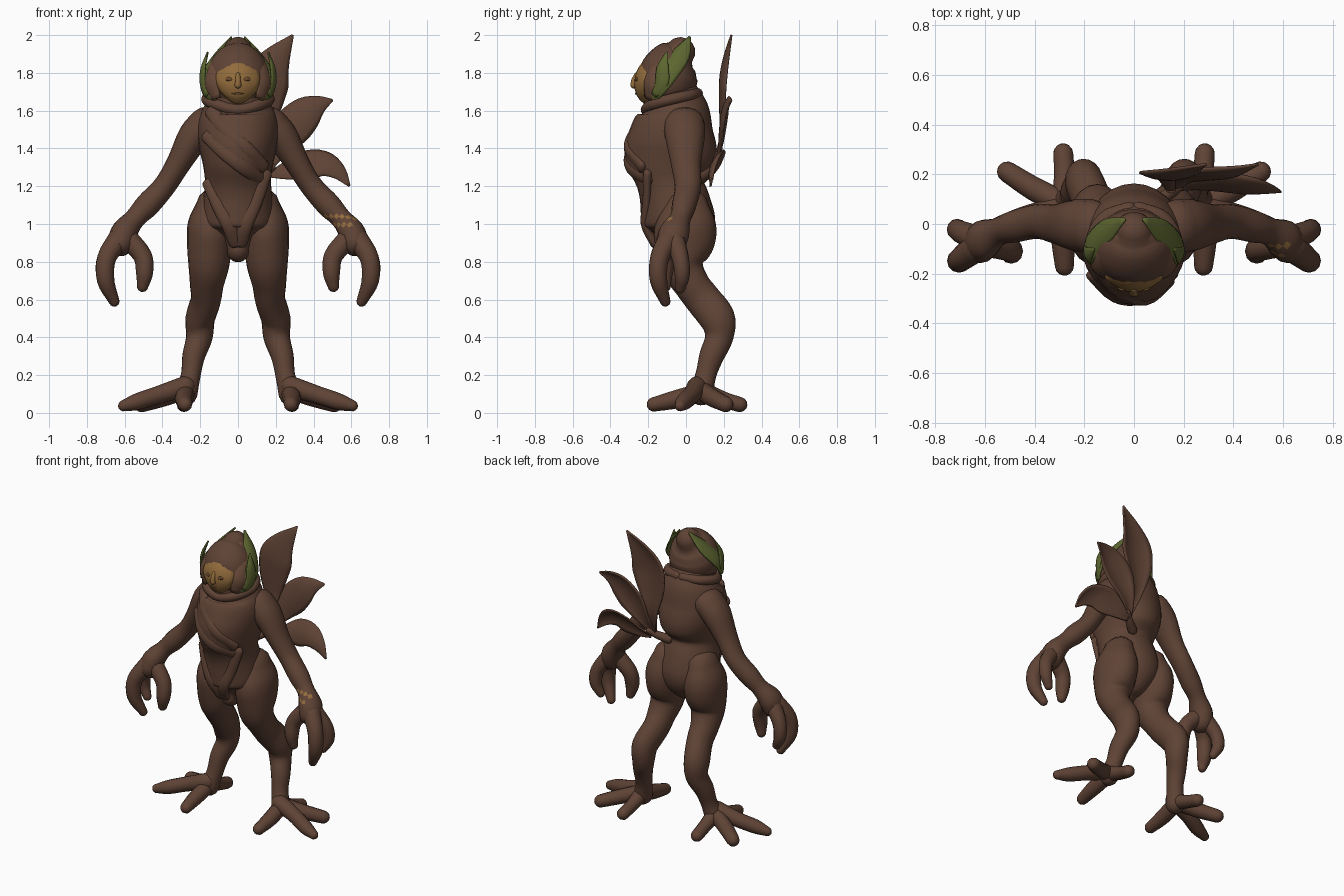
import bpy, bmesh, math
from mathutils import Vector

cube = bpy.data.objects.get("Cube")
if cube:
    bpy.data.objects.remove(cube, do_unlink=True)


def material(name, rgb):
    m = bpy.data.materials.new(name)
    m.use_nodes = True
    m.diffuse_color = (*rgb, 1)
    bsdf = next(n for n in m.node_tree.nodes if n.type == 'BSDF_PRINCIPLED')
    bsdf.inputs["Base Color"].default_value = (*rgb, 1)
    bsdf.inputs["Roughness"].default_value = 0.8
    return m


BARK = material("bark brown", (.115, .056, .036))
PETAL = material("petal brown", (.145, .07, .042))
TAN = material("face tan", (.29, .15, .045))
DARK_TAN = material("dark tan", (.17, .085, .03))
GREEN = material("leaf green", (.11, .135, .03))


def spline(rows, steps=4):
    """Smooth interpolation through rows of numbers."""
    p = [Vector(r) for r in rows]
    p = [2 * p[0] - p[1]] + p + [2 * p[-1] - p[-2]]
    out = []
    for a, b, c, d in zip(p, p[1:], p[2:], p[3:]):
        for i in range(steps):
            t = i / steps
            out.append((2 * b + (c - a) * t + (2 * a - 5 * b + 4 * c - d) * t ** 2
                        + (3 * b - a - 3 * c + d) * t ** 3) / 2)
    return out + [p[-2]]


def tangent(rows, i):
    a, b = rows[max(i - 1, 0)], rows[min(i + 1, len(rows) - 1)]
    return Vector(b[:3]) - Vector(a[:3])


def finish(name, bm, mat):
    bmesh.ops.recalc_face_normals(bm, faces=bm.faces)
    for f in bm.faces:
        f.smooth = True
    mesh = bpy.data.meshes.new(name)
    bm.to_mesh(mesh)
    bm.free()
    mesh.materials.append(mat)
    ob = bpy.data.objects.new(name, mesh)
    bpy.context.collection.objects.link(ob)
    return ob


def loft(name, rows, ref, mat=BARK, side=1, sides=16):
    """Round-ended tube; a row is x, y, z, radius along ref, other radius."""
    rows = [r if len(r) == 5 else (*r, r[3]) for r in rows]
    rows = spline([(r[0] * side, *r[1:]) for r in rows])
    rings = []
    for i, r in enumerate(rows):
        t = tangent(rows, i).normalized()
        u = Vector(ref)
        u = (u - t * u.dot(t)).normalized()
        rings.append((Vector(r[:3]), t, u, t.cross(u), max(r[3], .003), max(r[4], .003)))

    def cap(ring, sign):
        c, t, u, v, ra, rb = ring
        return [(c + t * sign * min(ra, rb) * math.sin(a), t, u, v,
                 ra * math.cos(a), rb * math.cos(a)) for a in (.45, .9, 1.35)]

    rings = cap(rings[0], -1)[::-1] + rings + cap(rings[-1], 1)
    bm = bmesh.new()
    loops = []
    for c, t, u, v, ra, rb in rings:
        angles = [math.tau * k / sides for k in range(sides)]
        loops.append([bm.verts.new(c + u * ra * math.cos(a) + v * rb * math.sin(a))
                      for a in angles])
    for a, b in zip(loops, loops[1:]):
        for k in range(sides):
            n = (k + 1) % sides
            bm.faces.new((a[k], a[n], b[n], b[k]))
    bm.faces.new(loops[0])
    bm.faces.new(loops[-1])
    return finish(name, bm, mat)


def leaf(name, rows, normal, cup, mat=BARK, side=1, thick=.01):
    """Curved blade; a row is x, y, z, half width."""
    rows = spline([(r[0] * side, *r[1:]) for r in rows])
    normal = Vector((normal[0] * side, *normal[1:]))
    bm = bmesh.new()
    grid = []
    for i, r in enumerate(rows):
        t = tangent(rows, i).normalized()
        across = t.cross(normal).normalized()
        out = across.cross(t)
        w = max(r[3], .002)
        grid.append([bm.verts.new(Vector(r[:3]) + across * w * s - out * cup * w * s * s)
                     for s in (k / 4 for k in range(-4, 5))])
    for a, b in zip(grid, grid[1:]):
        for k in range(8):
            bm.faces.new((a[k], a[k + 1], b[k + 1], b[k]))
    ob = finish(name, bm, mat)
    mod = ob.modifiers.new("thickness", 'SOLIDIFY')
    mod.thickness = thick
    mod.offset = 0
    return ob


X, Y, Z = (1, 0, 0), (0, 1, 0), (0, 0, 1)

# Trunk of the body, from neck to crotch
TORSO = [(0, -.09, 1.7, .14, .14), (0, -.07, 1.64, .17, .165), (0, -.06, 1.58, .2, .19),
         (0, -.07, 1.5, .215, .22), (0, -.08, 1.4, .205, .245), (0, -.09, 1.31, .185, .23),
         (0, -.085, 1.22, .175, .175), (0, -.06, 1.12, .185, .185),
         (0, -.04, 1.0, .19, .195), (0, -.05, .92, .12, .15), (0, -.08, .86, .06, .07)]
loft("torso", TORSO, X, sides=28)


def chest_y(x, z):
    """Front surface of the torso."""
    for a, b in zip(TORSO, TORSO[1:]):
        if a[2] >= z >= b[2]:
            f = (a[2] - z) / (a[2] - b[2])
            c, rx, ry = (a[k] + (b[k] - a[k]) * f for k in (1, 3, 4))
            return c - ry * math.sqrt(max(0, 1 - (x / rx) ** 2))


# Twisted folds over chest and belly
FOLDS = {"upper_chest_fold": [(-.14, 1.6), (-.07, 1.5), (.04, 1.4), (.13, 1.3)],
         "lower_chest_fold": [(-.16, 1.47), (-.07, 1.38), (.03, 1.3), (.13, 1.23)],
         "left_belly_fold": [(.14, 1.27), (.09, 1.12), (.04, 1.0), (.01, .9)],
         "right_belly_fold": [(-.15, 1.22), (-.1, 1.1), (-.05, 1.0), (-.01, .9)]}
for name, path in FOLDS.items():
    loft(name, [(x, chest_y(x, z) + .015, z, .024, .04) for x, z in path], Y)

# Collar roll around the neck
half = [(.02, .06, 1.69), (.12, .02, 1.68), (.165, -.08, 1.66), (.11, -.18, 1.63)]
ring = half + [(0, -.21, 1.605)] + [(-x, y, z) for x, y, z in reversed(half)]
loft("collar", [(*p, .03) for p in ring], Z)

# Limbs
LEG = [(.13, 0, 1.1, .09, .12), (.145, 0, 1.0, .12, .16), (.15, -.01, .9, .12, .16),
       (.155, -.02, .78, .108, .115), (.165, .03, .68, .09, .095), (.17, .09, .6, .08, .095),
       (.2, .165, .5, .078, .095), (.205, .175, .4, .07, .075), (.235, .135, .3, .06, .065),
       (.25, .105, .2, .052, .055), (.275, .08, .1, .06, .065)]
TOES = {"front_toe": [(.28, .05, .1, .05), (.285, -.06, .07, .048), (.28, -.17, .045, .038)],
        "outer_toe": [(.28, .06, .14, .055), (.42, .03, .095, .048),
                      (.53, -.01, .06, .045), (.605, -.03, .038, .03)],
        "rear_outer_toe": [(.28, .08, .12, .05), (.4, .14, .08, .048), (.51, .21, .045, .042)],
        "back_toe": [(.28, .1, .11, .05), (.28, .2, .07, .042), (.285, .285, .044, .04)]}
ARM = [(.17, -.01, 1.53, .11, .09), (.235, -.005, 1.46, .105, .085), (.315, 0, 1.32, .08, .065),
       (.39, .01, 1.2, .07, .06), (.48, -.01, 1.1, .065, .065), (.545, -.03, 1.03, .056, .055),
       (.6, -.06, .96, .08, .07), (.62, -.08, .9, .08, .07)]
FINGERS = {"front_finger": [(.63, -.09, .92, .06), (.695, -.14, .82, .05),
                            (.7, -.145, .7, .046), (.655, -.11, .59, .028)],
           "rear_finger": [(.63, -.06, .92, .055), (.7, -.03, .82, .045),
                           (.71, -.02, .73, .04), (.68, -.03, .66, .028)],
           "thumb": [(.58, -.08, .92, .055), (.505, -.1, .83, .05),
                     (.495, -.115, .74, .045), (.505, -.11, .67, .03)]}

# Head petals
BROWN_PETAL = [(.12, -.2, 1.66, .03), (.15, -.195, 1.75, .05), (.13, -.15, 1.85, .05),
               (.07, -.08, 1.93, .035), (.02, -.03, 1.97, .004)]
GREEN_PETAL = [(.12, -.19, 1.65, .02), (.18, -.15, 1.72, .045), (.185, -.1, 1.8, .055),
               (.12, -.03, 1.9, .05), (.035, .02, 1.99, .004)]
SIDE_PETAL = [(.165, -.17, 1.68, .015), (.195, -.13, 1.75, .035), (.19, -.125, 1.83, .03),
              (.16, -.1, 1.91, .003)]

for s, word in ((1, "left_"), (-1, "right_")):
    loft(word + "leg", LEG, X, side=s, sides=20)
    arm = loft(word + "arm", ARM, Y, side=s)
    if s == 1:
        # Scattered pale patches on the wrist
        arm.data.materials.append(TAN)
        for f in arm.data.polygons:
            if .99 < f.center.z < 1.07 and f.normal.y < -.2 and f.index % 3 == 0:
                f.material_index = 1
    for name, rows in TOES.items():
        loft(word + name, rows, Z, side=s, sides=12)
    for name, rows in FINGERS.items():
        loft(word + name, rows, Y, side=s, sides=12)
    leaf(word + "brown_petal", BROWN_PETAL, (.7, -.6, .3), .3, PETAL, s)
    leaf(word + "green_petal", GREEN_PETAL, (1, -.1, .5), .3, GREEN, s)
    leaf(word + "side_petal", SIDE_PETAL, (1, -.3, .1), .3, GREEN, s)
    loft(word + "eye", [(.035, -.266, 1.765, .004, .007), (.048, -.264, 1.768, .006, .011),
                        (.062, -.258, 1.765, .004, .007)], Y, DARK_TAN, s, 10)

# Head and face
loft("head", [(0, -.1, 1.66, .13, .12), (0, -.1, 1.72, .16, .15), (0, -.09, 1.8, .165, .155),
              (0, -.06, 1.87, .135, .125), (0, -.03, 1.91, .08, .08)], X, sides=24)
leaf("face", [(0, -.22, 1.64, .05), (0, -.255, 1.68, .095), (0, -.27, 1.75, .122),
              (0, -.245, 1.83, .118), (0, -.17, 1.9, .08), (0, -.06, 1.96, .004)],
     (0, -1, .4), .5, TAN)
loft("nose", [(0, -.262, 1.79, .012), (0, -.276, 1.76, .014), (0, -.276, 1.735, .018)],
     X, TAN, sides=12)
loft("mouth", [(-.032, -.254, 1.692, .006, .004), (0, -.263, 1.69, .008, .006),
               (.032, -.254, 1.692, .006, .004)], Y, DARK_TAN, sides=10)

# Three large leaves on a short stem behind the left shoulder
loft("leaf_stem", [(.08, .08, 1.24, .03), (.14, .12, 1.27, .025), (.18, .15, 1.3, .02)], Z)
leaf("upper_leaf", [(.15, .13, 1.3, .015), (.13, .18, 1.45, .04), (.13, .18, 1.62, .1),
                    (.15, .18, 1.76, .12), (.2, .2, 1.87, .08), (.29, .24, 2.0, .004)],
     (0, -1, 0), .25)
leaf("middle_leaf", [(.15, .13, 1.28, .015), (.2, .17, 1.38, .05), (.275, .18, 1.5, .1),
                     (.36, .19, 1.59, .09), (.43, .21, 1.635, .05), (.5, .24, 1.655, .004)],
     (0, -1, .2), .25)
leaf("lower_leaf", [(.17, .14, 1.26, .015), (.24, .15, 1.28, .045), (.35, .15, 1.315, .085),
                    (.45, .14, 1.325, .075), (.53, .13, 1.28, .045), (.59, .13, 1.2, .004)],
     (0, -1, .5), .25)
